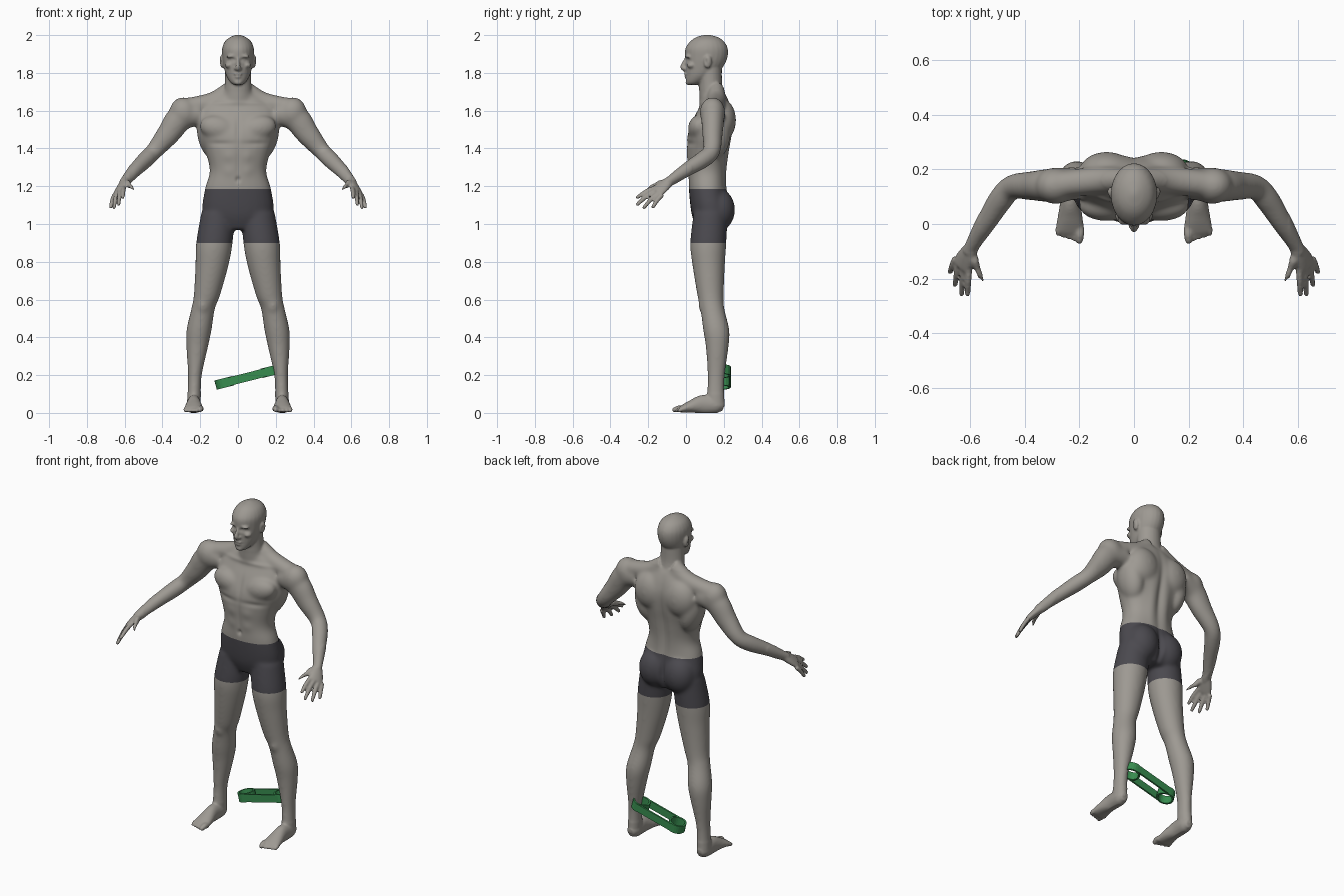
import bpy, bmesh, math
from mathutils import Vector, Matrix

old = bpy.data.objects.get("Cube")
if old:
    bpy.data.objects.remove(old)


def material(name, rgb):
    m = bpy.data.materials.new(name)
    m.use_nodes = True
    m.diffuse_color = (*rgb, 1)
    bsdf = next(n for n in m.node_tree.nodes if n.type == 'BSDF_PRINCIPLED')
    bsdf.inputs["Base Color"].default_value = (*rgb, 1)
    bsdf.inputs["Roughness"].default_value = 0.7
    return m


skin = material("warm grey skin", (.34, .32, .29))
cloth = material("charcoal cloth", (.07, .067, .078))
green = material("green rubber", (.04, .27, .08))


def make_object(name, bm, mats):
    me = bpy.data.meshes.new(name)
    bm.to_mesh(me)
    bm.free()
    for m in mats:
        me.materials.append(m)
    ob = bpy.data.objects.new(name, me)
    bpy.context.collection.objects.link(ob)
    return ob


def spline(pts, steps=5):
    """Smooth a list of stations (position and two radii)."""
    out = []
    for i in range(len(pts) - 1):
        quad = [pts[max(i - 1, 0)], pts[i], pts[i + 1], pts[min(i + 2, len(pts) - 1)]]
        for k in range(steps):
            t = k / steps
            out.append([b + t / 2 * (c - a + t * (2*a - 5*b + 4*c - d + t * (3*(b - c) + d - a)))
                        for a, b, c, d in zip(*quad)])
    return out + [list(pts[-1])]


body = bmesh.new()


def loft(pts, side=(1, 0, 0), flat=False, power=1.0, s=1, n=24):
    """Closed tube of elliptical rings; the first radius lies along side."""
    st = spline(pts)
    pos = [Vector(p[:3]) for p in st]
    rings = []
    for i, p in enumerate(st):
        t = pos[min(i + 1, len(pos) - 1)] - pos[max(i - 1, 0)]
        t = Vector((0, 0, 1)) if flat else t.normalized()
        u = Vector(side)
        u = (u - t * u.dot(t)).normalized()
        v = t.cross(u)
        ring = []
        for k in range(n):
            a = math.tau * k / n
            c, d = math.cos(a), math.sin(a)
            c, d = (math.copysign(abs(q) ** power, q) for q in (c, d))
            q = pos[i] + u * c * p[3] + v * d * p[4]
            ring.append(body.verts.new((q.x * s, q.y, q.z)))
        rings.append(ring)
    for a, b in zip(rings, rings[1:]):
        for k in range(n):
            j = (k + 1) % n
            body.faces.new((a[k], a[j], b[j], b[k]))
    body.faces.new(rings[0][::-1])
    body.faces.new(rings[-1])


def ball(c, r, s=1, tilt=0):
    mat = (Matrix.Translation((c[0] * s, c[1], c[2])) @ Matrix.Rotation(tilt * s, 4, 'Y')
           @ Matrix.Diagonal((*r, 1)))
    bmesh.ops.create_uvsphere(body, u_segments=24, v_segments=16, radius=1, matrix=mat)


def digit(a, b, r, s, lift=.006):
    """Finger or toe: slightly arched tapered tube with a round tip."""
    a, b = Vector(a), Vector(b)
    mid = (a + b) / 2 + Vector((0, 0, lift))
    loft([(*a, r, r), (*mid, r, r), (*b, r * .8, r * .8)], s=s, n=12)
    ball(b, (r * .8,) * 3, s)


# Torso and neck
loft([(0, .13, .97, .09, .07), (0, .135, 1.05, .185, .105), (0, .115, 1.18, .177, .1),
      (0, .112, 1.28, .15, .1), (0, .115, 1.38, .172, .11), (0, .125, 1.47, .203, .118),
      (0, .145, 1.56, .215, .105), (0, .155, 1.63, .19, .08), (0, .15, 1.69, .09, .06)],
     flat=True, power=.9)
loft([(0, .155, 1.6, .1, .08), (0, .14, 1.67, .08, .07), (0, .13, 1.74, .07, .062),
      (0, .125, 1.83, .068, .065)], flat=True)

# Head and face
loft([(0, .035, 1.737, .022, .026), (0, .047, 1.75, .04, .047), (0, .075, 1.785, .062, .076),
      (0, .096, 1.83, .075, .099), (0, .107, 1.88, .083, .112), (0, .109, 1.93, .084, .112),
      (0, .112, 1.968, .068, .088), (0, .112, 1.99, .04, .055), (0, .112, 2.002, .008, .01)], flat=True)
loft([(0, .004, 1.88, .009, .01), (0, -.009, 1.85, .01, .013), (0, -.017, 1.829, .014, .014),
      (0, -.002, 1.815, .014, .01)], n=16)
ball((0, .004, 1.793), (.024, .016, .007))
ball((0, .006, 1.779), (.02, .015, .008))
ball((0, .014, 1.75), (.024, .017, .015))

for s in (1, -1):
    # Brow, cheek, nostril and ear
    ball((.033, .012, 1.888), (.028, .017, .009), s, .1)
    ball((.047, .03, 1.84), (.022, .025, .016), s)
    ball((.013, -.005, 1.823), (.008, .011, .007), s)
    ball((.086, .115, 1.858), (.011, .021, .034), s, .12)
    # Chest, shoulder and back muscles
    ball((.1, .068, 1.505), (.105, .058, .068), s, -.25)
    ball((.287, .14, 1.59), (.075, .068, .082), s, .3)
    ball((.1, .195, 1.55), (.1, .07, .11), s)
    ball((.15, .15, 1.47), (.065, .085, .13), s, .2)
    loft([(.03, .16, 1.7, .045, .06), (.13, .16, 1.65, .05, .05), (.27, .145, 1.615, .05, .052)],
         side=(0, 1, 0), s=s)
    # Buttock
    ball((.085, .175, 1.075), (.092, .085, .11), s)
    # Leg
    loft([(.105, .13, 1.06, .09, .09), (.125, .118, .9, .097, .096), (.138, .12, .78, .088, .086),
          (.165, .13, .62, .07, .07), (.185, .14, .55, .063, .064), (.206, .16, .44, .067, .07),
          (.216, .165, .35, .058, .061), (.228, .16, .2, .037, .046), (.232, .157, .1, .036, .046),
          (.235, .157, .035, .036, .048)], flat=True, s=s)
    ball((.185, .1, .57), (.035, .035, .05), s)
    # Foot and toes
    loft([(.232, .2, .034, .02, .024), (.233, .165, .042, .037, .044), (.234, .09, .045, .036, .05),
          (.234, .03, .034, .045, .034), (.235, -.02, .02, .052, .02), (.236, -.035, .015, .045, .014)], s=s)
    for k in range(5):
        x, r = .198 + k * .0195, .012 if k else .017
        digit((x, -.015, r + .004), (x + .002, -.06 + .006 * k * (k > 0), r), r, s, .004)
    # Arm
    loft([(.2, .15, 1.585, .06, .06), (.3, .142, 1.565, .062, .072), (.37, .14, 1.475, .054, .062),
          (.445, .135, 1.385, .046, .046), (.49, .088, 1.34, .046, .045), (.545, 0, 1.285, .038, .038),
          (.592, -.08, 1.23, .026, .029), (.605, -.105, 1.215, .026, .026)], side=(0, 1, 0), s=s)
    # Palm, fingers and thumb
    loft([(.596, -.088, 1.226, .027, .024), (.614, -.12, 1.2, .038, .021), (.631, -.15, 1.175, .041, .016),
          (.636, -.16, 1.168, .034, .011)], side=(.045, .045, -.035), s=s)
    for a, b in (((.605, -.16, 1.193), (.61, -.256, 1.142)), ((.624, -.157, 1.18), (.632, -.256, 1.105)),
                 ((.641, -.143, 1.166), (.656, -.222, 1.088)), ((.654, -.125, 1.155), (.674, -.175, 1.09))):
        digit(a, b, .0125, s)
    digit((.596, -.11, 1.215), (.573, -.16, 1.203), .018, s)
    digit((.573, -.16, 1.203), (.554, -.208, 1.182), .0125, s)

# Fuse the parts into one skin
figure = make_object("body", body, [skin, cloth])
bpy.context.view_layer.objects.active = figure
figure.select_set(True)
mod = figure.modifiers.new("fuse", 'REMESH')
mod.mode = 'VOXEL'
mod.voxel_size = .006
bpy.ops.object.modifier_apply(modifier=mod.name)

bm = bmesh.new()
bm.from_mesh(figure.data)
soft = [v for v in bm.verts if .1 < v.co.z < 1.71 and abs(v.co.x) < .57]
for i in range(22):
    bmesh.ops.smooth_vert(bm, verts=soft, factor=.5, use_axis_x=True, use_axis_y=True, use_axis_z=True)
for i in range(2):
    bmesh.ops.smooth_vert(bm, verts=bm.verts, factor=.5, use_axis_x=True, use_axis_y=True, use_axis_z=True)
bm.normal_update()

# Sculpted hollows and bumps: centre, reach, amount along the normal
marks = [((.032, 0, 1.868), (.02, .03, .01), -.01), ((.032, .004, 1.867), (.011, .02, .006), .005),
         ((0, 0, 1.786), (.024, .02, .003), -.004), ((0, .01, 1.235), (.012, .03, .014), -.01),
         ((0, .01, 1.5), (.014, .06, .07), -.006), ((0, .01, 1.32), (.012, .04, .09), -.004),
         ((0, .24, 1.4), (.022, .06, .2), -.012), ((0, .25, 1.06), (.014, .07, .08), -.02),
         ((.1, .01, 1.425), (.08, .04, .015), -.006), ((.05, .01, 1.36), (.03, .04, .03), .004),
         ((.05, .01, 1.28), (.03, .04, .03), .004), ((.09, .06, 1.64), (.08, .05, .012), .006),
         ((.095, .105, 1.86), (.01, .009, .016), -.006), ((.05, .23, 1.3), (.028, .05, .13), .006)]
for v in bm.verts:
    shift = 0
    for c, r, amount in marks:
        d = [(abs(v.co.x) - c[0]) / r[0], (v.co.y - c[1]) / r[1], (v.co.z - c[2]) / r[2]]
        if max(map(abs, d)) < 2.5:
            shift += amount * math.exp(-sum(q * q for q in d))
    if shift:
        v.co += v.normal * shift
    v.co.z = max(v.co.z, 0)

# Shorts: cut clean hems, then colour between them
HEM, WAIST = .9, 1.185
for z in (HEM, WAIST):
    near = [f for f in bm.faces if abs(f.calc_center_median().z - z) < .03 and abs(f.calc_center_median().x) < .35]
    parts = set(near) | {e for f in near for e in f.edges} | {v for f in near for v in f.verts}
    bmesh.ops.bisect_plane(bm, geom=list(parts), dist=1e-5, plane_co=(0, 0, z), plane_no=(0, 0, 1))
for f in bm.faces:
    c = f.calc_center_median()
    f.material_index = int(HEM < c.z < WAIST and abs(c.x) < .35)
    f.smooth = True
bm.to_mesh(figure.data)
bm.free()

# Resistance loop: two end rings joined by two straight strips
SPAN, RADIUS, HEIGHT, WALL = .25, .044, .05, .01
place = Matrix.Translation((.05, .188, .19)) @ Matrix.Rotation(-.25, 4, 'Y')
for s, label in ((1, "left"), (-1, "right")):
    ring = bmesh.new()
    made = bmesh.ops.create_circle(ring, segments=24, radius=RADIUS)["verts"]
    bmesh.ops.translate(ring, verts=made, vec=(s * SPAN / 2, 0, -HEIGHT / 2))
    up = bmesh.ops.extrude_edge_only(ring, edges=ring.edges[:])["geom"]
    bmesh.ops.translate(ring, verts=[g for g in up if isinstance(g, bmesh.types.BMVert)], vec=(0, 0, HEIGHT))
    end = make_object(label + "_band_ring", ring, [green])
    end.matrix_world = place
    wall = end.modifiers.new("wall", 'SOLIDIFY')
    wall.thickness, wall.offset = WALL, 0
for s, label in ((1, "back"), (-1, "front")):
    strip = bmesh.new()
    bmesh.ops.create_cube(strip, size=1, matrix=Matrix.Translation((0, s * RADIUS, 0))
                          @ Matrix.Diagonal((SPAN, WALL, HEIGHT * .9, 1)))
    make_object(label + "_band_strip", strip, [green]).matrix_world = place
